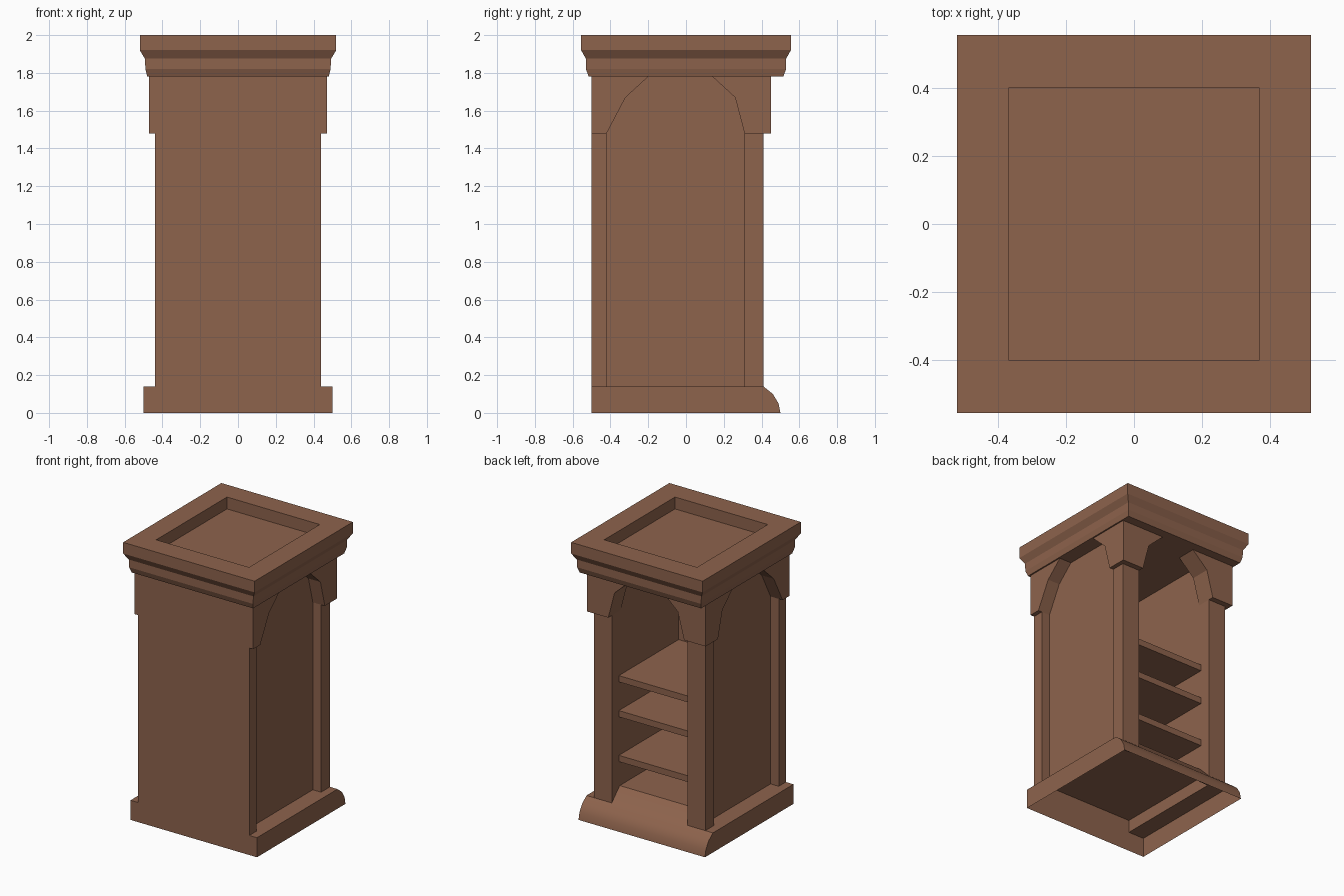
import bpy, bmesh

if "Cube" in bpy.data.objects:
    bpy.data.objects.remove(bpy.data.objects["Cube"])

wood = bpy.data.materials.new("brown_wood")
wood.diffuse_color = (0.27, 0.125, 0.073, 1)
wood.use_nodes = True
wood.node_tree.nodes["Principled BSDF"].inputs["Base Color"].default_value = wood.diffuse_color


def finish(name, bm, smooth=False):
    bmesh.ops.remove_doubles(bm, verts=bm.verts, dist=1e-4)
    bmesh.ops.recalc_face_normals(bm, faces=bm.faces)
    me = bpy.data.meshes.new(name)
    bm.to_mesh(me)
    bm.free()
    me.materials.append(wood)
    ob = bpy.data.objects.new(name, me)
    bpy.context.collection.objects.link(ob)
    if smooth:
        bpy.context.view_layer.objects.active = ob
        ob.select_set(True)
        bpy.ops.object.shade_smooth_by_angle(angle=0.6)
        ob.select_set(False)
    return ob


def sheet(bm, line, x0, x1):
    """Open (y, z) polyline swept along x."""
    a = [bm.verts.new((x0, y, z)) for y, z in line]
    b = [bm.verts.new((x1, y, z)) for y, z in line]
    for i in range(len(line) - 1):
        bm.faces.new((a[i], a[i + 1], b[i + 1], b[i]))


def plate(bm, poly, x):
    bm.faces.new([bm.verts.new((x, y, z)) for y, z in poly])


def prism(name, poly, lo, hi, axis="x"):
    """Closed polygon extruded along x (poly is y, z) or y (poly is x, z)."""
    put = (lambda t, p: (t, p[0], p[1])) if axis == "x" else (lambda t, p: (p[0], t, p[1]))
    bm = bmesh.new()
    a = [bm.verts.new(put(lo, p)) for p in poly]
    b = [bm.verts.new(put(hi, p)) for p in poly]
    bm.faces.new(a)
    bm.faces.new(b)
    n = len(poly)
    for i in range(n):
        j = (i + 1) % n
        bm.faces.new((a[i], a[j], b[j], b[i]))
    return finish(name, bm)


def box(name, x0, x1, y0, y1, z0, z1):
    return prism(name, [(y0, z0), (y1, z0), (y1, z1), (y0, z1)], min(x0, x1), max(x0, x1))


# Base: hollow plinth, rounded at the back, with a raised floor
nose = [(0.41, 0.14), (0.46, 0.10), (0.49, 0.05), (0.50, 0.0)]
outer = [(-0.5, 0.0), (-0.5, 0.14)] + nose
floor = [(-0.5, 0.14), (-0.5, 0.23), (0.32, 0.23), (0.41, 0.14)]
bm = bmesh.new()
sheet(bm, [(-0.5, 0.0)] + floor + nose[1:], -0.375, 0.375)
for s in (-1, 1):
    sheet(bm, outer, s * 0.375, s * 0.5)
    plate(bm, outer, s * 0.5)
    plate(bm, floor, s * 0.375)
finish("base", bm, True)

# Front panel
box("front_panel", -0.375, 0.375, -0.5, -0.345, 0.23, 1.78)

arch_front = [(-0.5, 1.48), (-0.42, 1.48), (-0.32, 1.67), (-0.2, 1.78), (-0.5, 1.78)]
arch_rear = [(0.45, 1.48), (0.31, 1.48), (0.26, 1.67), (0.14, 1.78), (0.45, 1.78)]
arch_back = [(0.47, 1.48), (0.30, 1.48), (0.25, 1.67), (0.13, 1.78), (0.47, 1.78)]

for s, side in ((-1, "left"), (1, "right")):
    # Side panel and corner posts
    box(side + "_side_panel", s * 0.30, s * 0.375, -0.345, 0.33, 0.23, 1.78)
    box(side + "_front_post", s * 0.375, s * 0.44, -0.5, -0.42, 0.14, 1.5)
    box(side + "_back_post", s * 0.30, s * 0.44, 0.31, 0.41, 0.14, 1.5)
    # Arched brackets
    lo, hi = sorted((s * 0.37, s * 0.47))
    prism(side + "_front_bracket", arch_front, lo, hi)
    prism(side + "_rear_bracket", arch_rear, lo, hi)
    prism(side + "_back_bracket", [(s * x, z) for x, z in arch_back], 0.31, 0.45, "y")

# Shelves
for i, top in enumerate((0.45, 0.77, 1.02)):
    box("shelf_%d" % (i + 1), -0.30, 0.30, -0.345, 0.33, top - 0.045, top)

# Cornice: stacked rectangular rings ending in a recessed top
rings = [(0.48, 0.515, 1.78), (0.49, 0.53, 1.82), (0.493, 0.53, 1.875), (0.52, 0.555, 1.92),
         (0.52, 0.555, 2.0), (0.367, 0.40, 2.0), (0.367, 0.40, 1.915)]
bm = bmesh.new()
loops = [[bm.verts.new((sx * hx, sy * hy, z)) for sx, sy in ((-1, -1), (1, -1), (1, 1), (-1, 1))]
         for hx, hy, z in rings]
for a, b in zip(loops, loops[1:]):
    for i in range(4):
        j = (i + 1) % 4
        bm.faces.new((a[i], a[j], b[j], b[i]))
bm.faces.new(loops[0])
bm.faces.new(loops[-1])
finish("cornice", bm)
